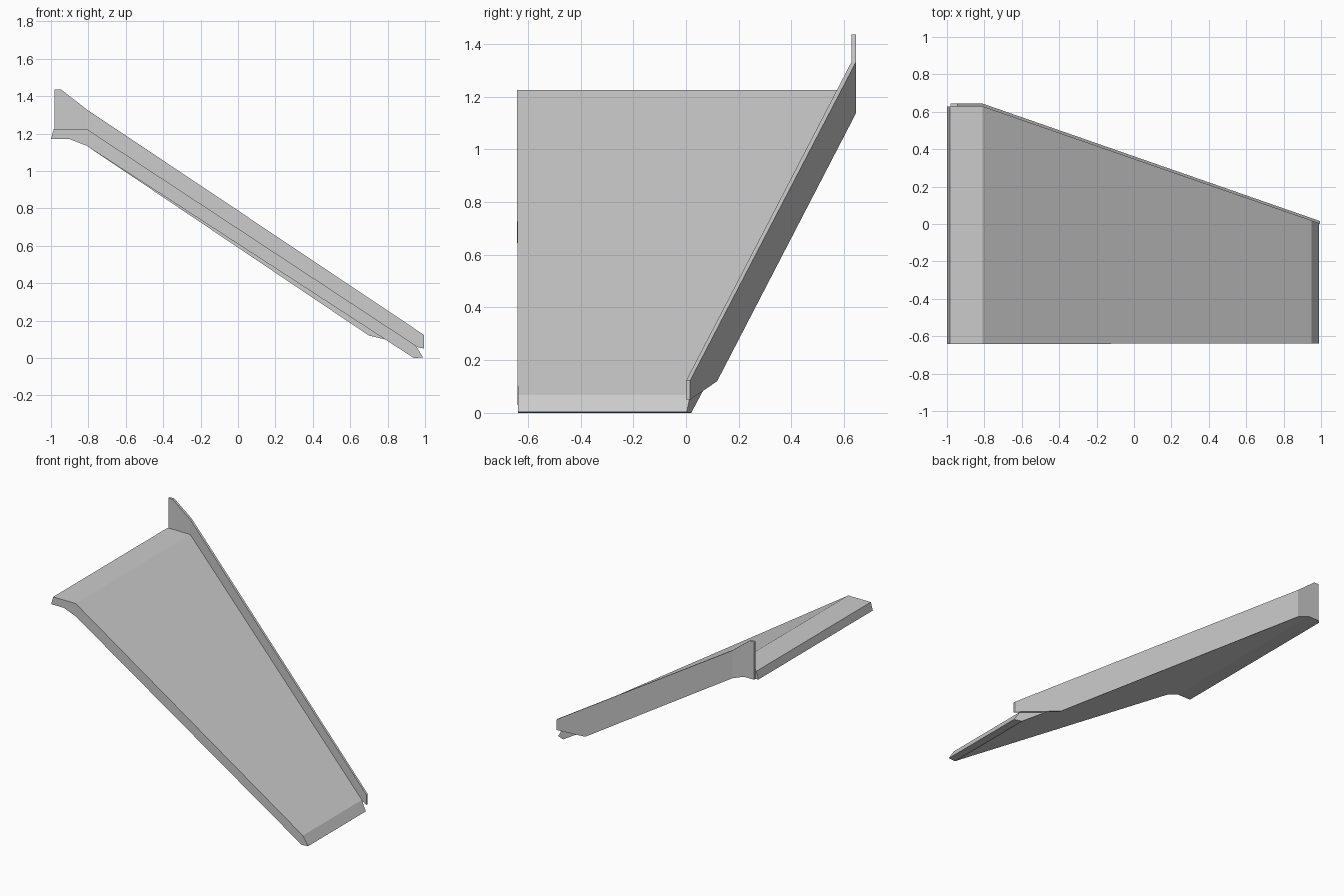
import bpy, bmesh

cube = bpy.data.objects.get("Cube")
if cube:
    bpy.data.objects.remove(cube, do_unlink=True)

grey = bpy.data.materials.new("light grey")
grey.use_nodes = True
colour = (0.6, 0.6, 0.6, 1)
grey.diffuse_color = colour
grey.node_tree.nodes["Principled BSDF"].inputs["Base Color"].default_value = colour

BEND = -0.81  # where the slope meets the level landing


def wall_inner(x):
    """Plan line of the wall's inner face: level by the landing, then tapering."""
    return 0.627 if x <= BEND else 0.627 - (x - BEND) * 0.347


def wall_outer(x):
    return wall_inner(x) + (0.017 if x <= BEND else 0.015)


def slab_front(x):
    return -0.642 + (x + 1) * 0.002


def panel(name, profile, front, back):
    """Extrude an x-z profile between two plan lines, folding it at the bend."""
    bm = bmesh.new()
    face = bm.faces.new([bm.verts.new((x, 0, z)) for x, z in profile])
    grown = bmesh.ops.extrude_face_region(bm, geom=[face])["geom"]
    for v in grown:
        if isinstance(v, bmesh.types.BMVert):
            v.co.y = 1
    bmesh.ops.bisect_plane(bm, geom=bm.verts[:] + bm.edges[:] + bm.faces[:],
                           plane_co=(BEND, 0, 0), plane_no=(1, 0, 0), dist=0.0001)
    for v in bm.verts:
        v.co.y = (back if v.co.y > 0.5 else front)(v.co.x)
    bmesh.ops.recalc_face_normals(bm, faces=bm.faces[:])
    mesh = bpy.data.meshes.new(name)
    bm.to_mesh(mesh)
    bm.free()
    mesh.materials.append(grey)
    obj = bpy.data.objects.new(name, mesh)
    bpy.context.collection.objects.link(obj)
    return obj


# Sloping slab with a landing at the top and a bevelled foot
panel("ramp_slab",
      [(-1, 1.17), (-0.985, 1.225), (BEND, 1.225), (0.95, 0.067),
       (0.99, 0.003), (0.94, 0), (BEND, 1.135), (-0.9, 1.17)],
      slab_front, wall_inner)

# Thin side wall along the tapered back edge
panel("side_wall",
      [(-0.98, 1.17), (-0.98, 1.435), (-0.945, 1.435), (BEND, 1.33),
       (0.995, 0.123), (0.995, 0.05), (0.7, 0.12), (BEND, 1.135), (-0.9, 1.17)],
      wall_inner, wall_outer)
